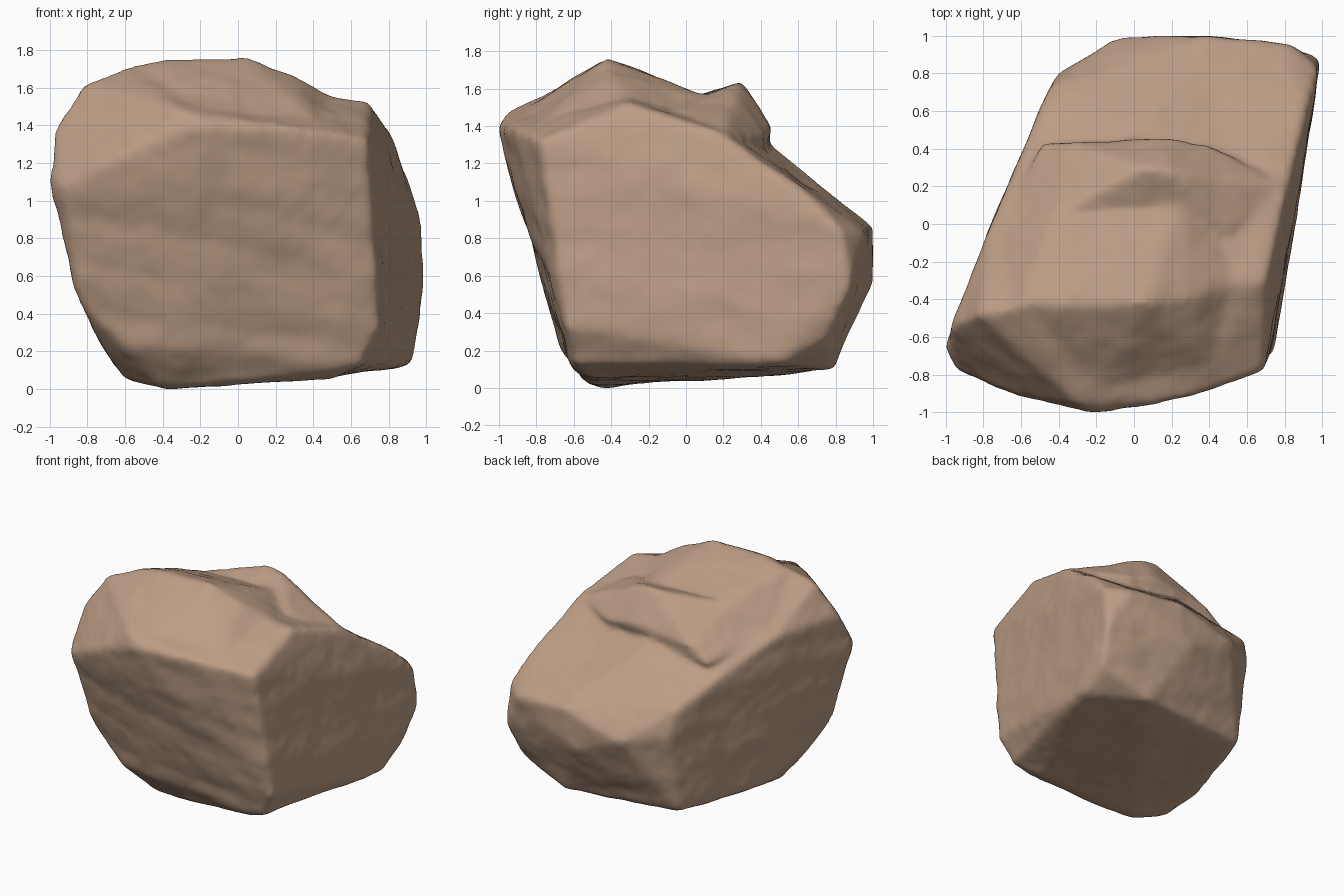
import bpy, bmesh
from mathutils import Vector, noise

cube = bpy.data.objects.get("Cube")
if cube:
    bpy.data.objects.remove(cube, do_unlink=True)

# One sandy brown stone colour
stone = bpy.data.materials.new("sandy_stone")
stone.use_nodes = True
colour = (0.50, 0.335, 0.235, 1)
stone.diffuse_color = colour
stone.node_tree.nodes["Principled BSDF"].inputs["Base Color"].default_value = colour


def add_hull(target, corners):
    """Add the convex chunk spanned by the corners to the target mesh."""
    bm = bmesh.new()
    for c in corners:
        bm.verts.new(c)
    hull = bmesh.ops.convex_hull(bm, input=bm.verts)
    loose = set(hull["geom_interior"] + hull["geom_unused"])
    bmesh.ops.delete(bm, geom=[g for g in loose if isinstance(g, bmesh.types.BMVert)],
                     context='VERTS')
    bmesh.ops.recalc_face_normals(bm, faces=bm.faces)
    part = bpy.data.meshes.new("chunk")
    bm.to_mesh(part)
    bm.free()
    target.from_mesh(part)
    bpy.data.meshes.remove(part)


rock_bm = bmesh.new()

# Base and lower flanks, then the leaning front, back and top of the main body
base = [
    (-.6, -.35, .05), (-.4, -.47, 0), (0, -.56, .04), (.46, -.5, .05), (.65, -.6, .13),
    (.75, -.64, .32), (-.6, -.62, .24), (-.3, -.67, .22), (-.66, -.08, .14),
    (.92, .74, .25), (.91, .5, .14), (.5, .79, .1), (-.41, .67, .13)]
upper = [
    (.99, .88, .54), (.3, .99, .55), (.4, .99, .86), (-.1, .99, .72), (-.4, .8, .75),
    (-.44, .72, .97), (.98, .83, .85), (.82, .96, .82), (.91, .6, 1.07), (.8, .15, 1.38),
    (.7, -.3, 1.52), (.69, -.78, 1.32), (.3, -.92, 1.39), (-.2, -1.01, 1.4),
    (-.3, -.95, 1.48), (-.62, -.91, 1.23), (-.94, -.77, 1.08), (-1, -.66, 1.12),
    (-.84, -.61, .45), (-.97, -.55, 1.38), (-.82, -.48, 1.62), (-.6, -.44, 1.71),
    (-.77, -.02, 1.34), (-.6, .32, 1.19), (0, .45, 1.3)]
add_hull(rock_bm, base + upper)

# Raised ridge behind the front slope
add_hull(rock_bm, [
    (-.6, -.42, 1.71), (-.4, -.43, 1.745), (.06, -.42, 1.765), (.3, -.4, 1.67),
    (.5, -.32, 1.55), (-.2, -.9, 1.47), (.4, -.75, 1.43), (-.68, -.03, 1.4),
    (-.4, .1, 1.54), (.25, .1, 1.56), (.5, -.1, 1.47), (-.5, -.2, 1.1), (.5, -.2, 1.1)])

# Rear ledge that steps down to the back slope
add_hull(rock_bm, [
    (-.68, -.05, 1.39), (-.5, .42, 1.22), (-.35, .44, 1.34), (.05, .3, 1.64),
    (.2, .28, 1.62), (.2, .46, 1.39), (.45, .41, 1.33), (.78, .2, 1.36),
    (.5, -.05, 1.5), (-.4, .05, 1.55), (-.4, .1, 1.1), (.5, .1, 1.1), (0, .35, 1.1)])

rough = bpy.data.meshes.new("rough_rock")
rock_bm.to_mesh(rough)
rock_bm.free()
rock = bpy.data.objects.new("rock", rough)
bpy.context.collection.objects.link(rock)

# Fuse the chunks and wear down their edges
remesh = rock.modifiers.new("fuse", 'REMESH')
remesh.mode = 'VOXEL'
remesh.voxel_size = 0.022
wear = rock.modifiers.new("wear", 'SMOOTH')
wear.factor = 0.5
wear.iterations = 14
evaluated = rock.evaluated_get(bpy.context.evaluated_depsgraph_get())
mesh = bpy.data.meshes.new_from_object(evaluated)
rock.modifiers.clear()
rock.data = mesh
bpy.data.meshes.remove(rough)
mesh.name = "rock"

# Weathering: broad dents, tilted strata and fine grain
moved = []
for v in mesh.vertices:
    p = v.co
    dents = noise.noise(p * 2.3)
    layer = Vector((p.x * 1.5, p.y * 1.5, (p.z + 0.2 * p.x) * 6))
    strata = noise.noise(layer)
    grain = noise.fractal(p * 6, 0.8, 2.0, 2)
    depth = 0.004 + 0.012 * dents + 0.010 * strata + 0.005 * grain
    moved.append(p + v.normal * depth)
for v, p in zip(mesh.vertices, moved):
    v.co = p

# Rest the lowest point on the ground
floor = min(v.co.z for v in mesh.vertices)
for v in mesh.vertices:
    v.co.z -= floor

mesh.materials.clear()
mesh.materials.append(stone)
mesh.shade_smooth()
